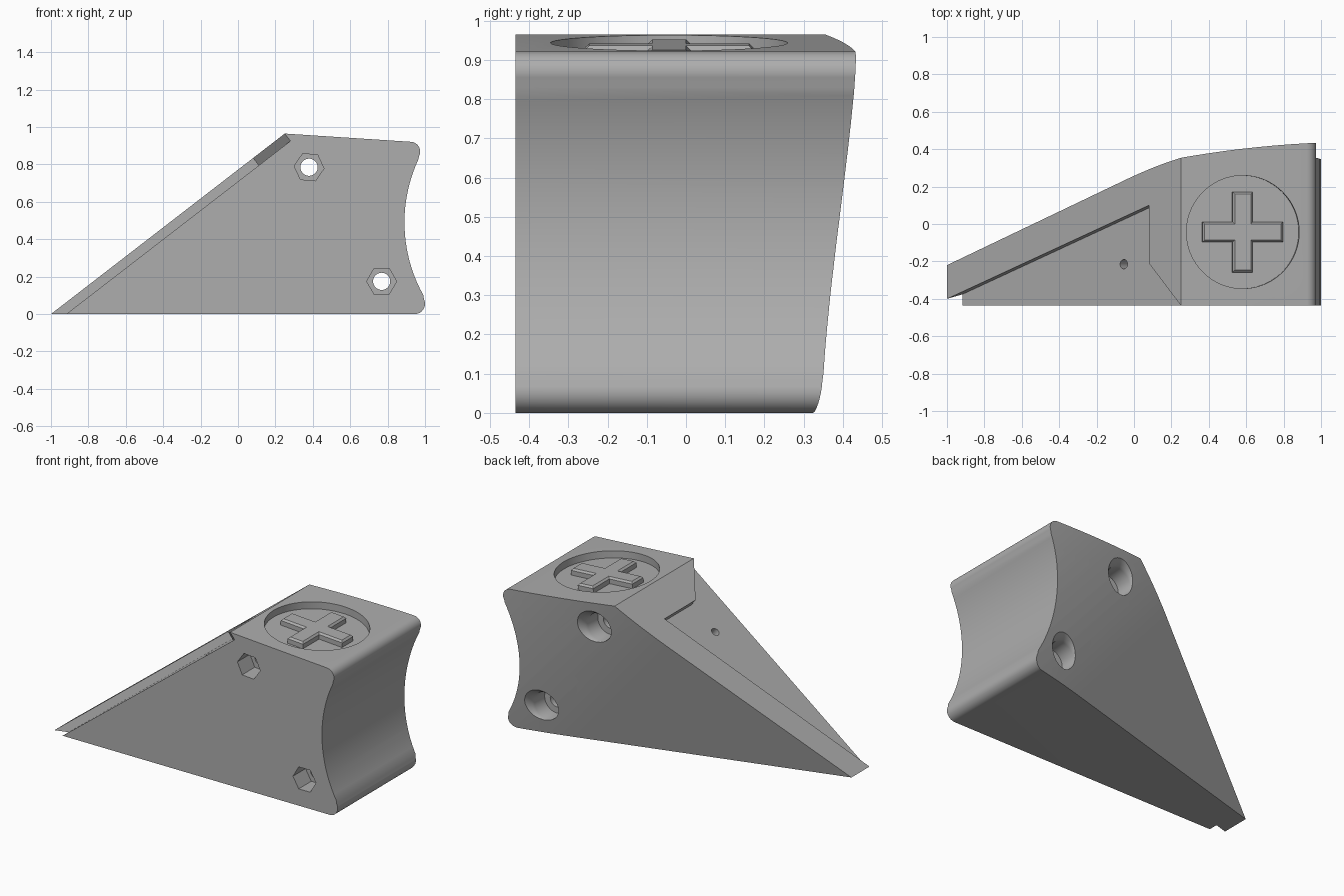
import bpy, bmesh, math
from mathutils import Vector

if "Cube" in bpy.data.objects:
    bpy.data.objects.remove(bpy.data.objects["Cube"])

grey = bpy.data.materials.new("plain_grey")
grey.diffuse_color = (0.42, 0.42, 0.42, 1)
grey.use_nodes = True
grey.node_tree.nodes["Principled BSDF"].inputs["Base Color"].default_value = grey.diffuse_color
X, Y, Z = Vector((1, 0, 0)), Vector((0, 1, 0)), Vector((0, 0, 1))


def loft(name, rings):
    """Closed solid through rings of equal point count."""
    bm = bmesh.new()
    rows = [[bm.verts.new(p) for p in r] for r in rings]
    n = len(rows[0])
    for a, b in zip(rows, rows[1:]):
        for i in range(n):
            bm.faces.new((a[i], a[(i + 1) % n], b[(i + 1) % n], b[i]))
    bm.faces.new(rows[0])
    bm.faces.new(rows[-1][::-1])
    bmesh.ops.recalc_face_normals(bm, faces=bm.faces[:])
    me = bpy.data.meshes.new(name)
    bm.to_mesh(me)
    bm.free()
    ob = bpy.data.objects.new(name, me)
    bpy.context.collection.objects.link(ob)
    me.materials.append(grey)
    return ob


def prism(name, pts, o, u, v, w, a, b):
    return loft(name, [[o + u * p + v * q + w * h for p, q in pts] for h in (a, b)])


def ring(r, n, cx=0, cy=0, a0=0, a1=360, closed=True):
    return [(cx + r * math.cos(math.radians(a0 + (a1 - a0) * i / (n if closed else n - 1))),
             cy + r * math.sin(math.radians(a0 + (a1 - a0) * i / (n if closed else n - 1))))
            for i in range(n)]


def activate(ob):
    bpy.ops.object.select_all(action='DESELECT')
    ob.select_set(True)
    bpy.context.view_layer.objects.active = ob


def cut(ob, tool):
    activate(ob)
    m = ob.modifiers.new("cut", 'BOOLEAN')
    m.operation, m.solver, m.object = 'DIFFERENCE', 'EXACT', tool
    bpy.ops.object.modifier_apply(modifier=m.name)
    bpy.data.objects.remove(tool)


# Wedge body: side profile with rounded right corners and a hollow right end
profile = [(-1, 0), (0.25, 0.965)]
profile += ring(0.052, 9, 0.922, 0.869, 86, -30, False)
for i in range(21):
    z = 0.83 - 0.73 * i / 20
    profile.append((1.69 - math.sqrt(0.64 - (z - 0.49) ** 2), z))
profile += ring(0.055, 9, 0.945, 0.055, 28, -90, False)
body = prism("wedge_body", profile, Vector((0, 0, 0)), X, Z, Y, -0.435, 0.7)

# Curved slanting back: a bent sheet swept across the side profile
g = Vector((0.285, 0, 0.25))
n = g.normalized()
d = Vector((n.z, 0, -n.x))
sheet = []
for t in [-0.6, 0.24] + [0.24 + 0.4 * i / 16 for i in range(1, 17)]:
    sheet.append(((t - 0.065) / g.length, t - 1.25 * max(0, t - 0.24) ** 2))
sheet += [(sheet[-1][0], 1), (sheet[0][0], 1)]
cut(body, prism("back_cutter", sheet, Vector((0, 0, 0)), n, Y, d, -3, 3))

# Shallow step in the slope, with a small pin hole
slope = Vector((1.25, 0, 0.965)).normalized()
up = Vector((-slope.z, 0, slope.x))
o = Vector((-1, 0, 0))
step = [(x, y) for x, y in ((-1.3, -0.539), (0.08, 0.10), (0.08, -0.21),
                            (0.25, -0.435), (0.325, -0.535), (-1.3, -0.56))]
step = [((x + 1) / slope.x, y) for x, y in step]
cut(body, prism("step_cutter", step, o, slope, Y, up, -0.05, 0.2))
cut(body, prism("pin_cutter", ring(0.025, 24, 0.915 / slope.x, -0.215),
                o, slope, Y, up, -0.16, 0.1))

# Round pocket in the top
along = Vector((0.7, 0, -0.045)).normalized()
top_n = Vector((-along.z, 0, along.x))
c = Vector((0.582, -0.043, 0.9437))
cut(body, prism("pocket_cutter", ring(0.302, 96), c, along, Y, top_n, -0.045, 0.1))

# Bolt holes: hexagon pocket in front, bore through, wide flared bore behind
for x, z, turn, back in ((0.38, 0.785, -5, 0.345), (0.768, 0.175, 0, 0.32)):
    p = Vector((x, 0, z))
    cut(body, prism("bore_cutter", ring(0.046, 32), p, X, Z, Y, -0.6, 0.6))
    cut(body, prism("hex_cutter", ring(0.08, 6, a0=turn, a1=turn + 360),
                    p, X, Z, Y, -0.6, -0.31))
    prof = ((0.085, back - 0.13), (0.085, back - 0.03), (0.09, back - 0.012),
            (0.105, back + 0.012), (0.125, back + 0.035), (0.125, 0.7))
    cut(body, loft("flare_cutter", [[p + X * a + Z * b + Y * h for a, b in ring(r, 40)]
                                    for r, h in prof]))

activate(body)
bpy.ops.object.shade_smooth_by_angle(angle=math.radians(25))


# Raised plus with chamfered top inside the pocket
def plus(k):
    a, b = 0.215 - k, 0.054 - k
    return [(a, -b), (a, b), (b, b), (b, a), (-b, a), (-b, b),
            (-a, b), (-a, -b), (-b, -b), (-b, -a), (b, -a), (b, -b)]


loft("plus_mark", [[c + along * p + Y * q + top_n * h for p, q in plus(k)]
                   for k, h in ((0, -0.05), (0, -0.016), (0.011, -0.005))])
